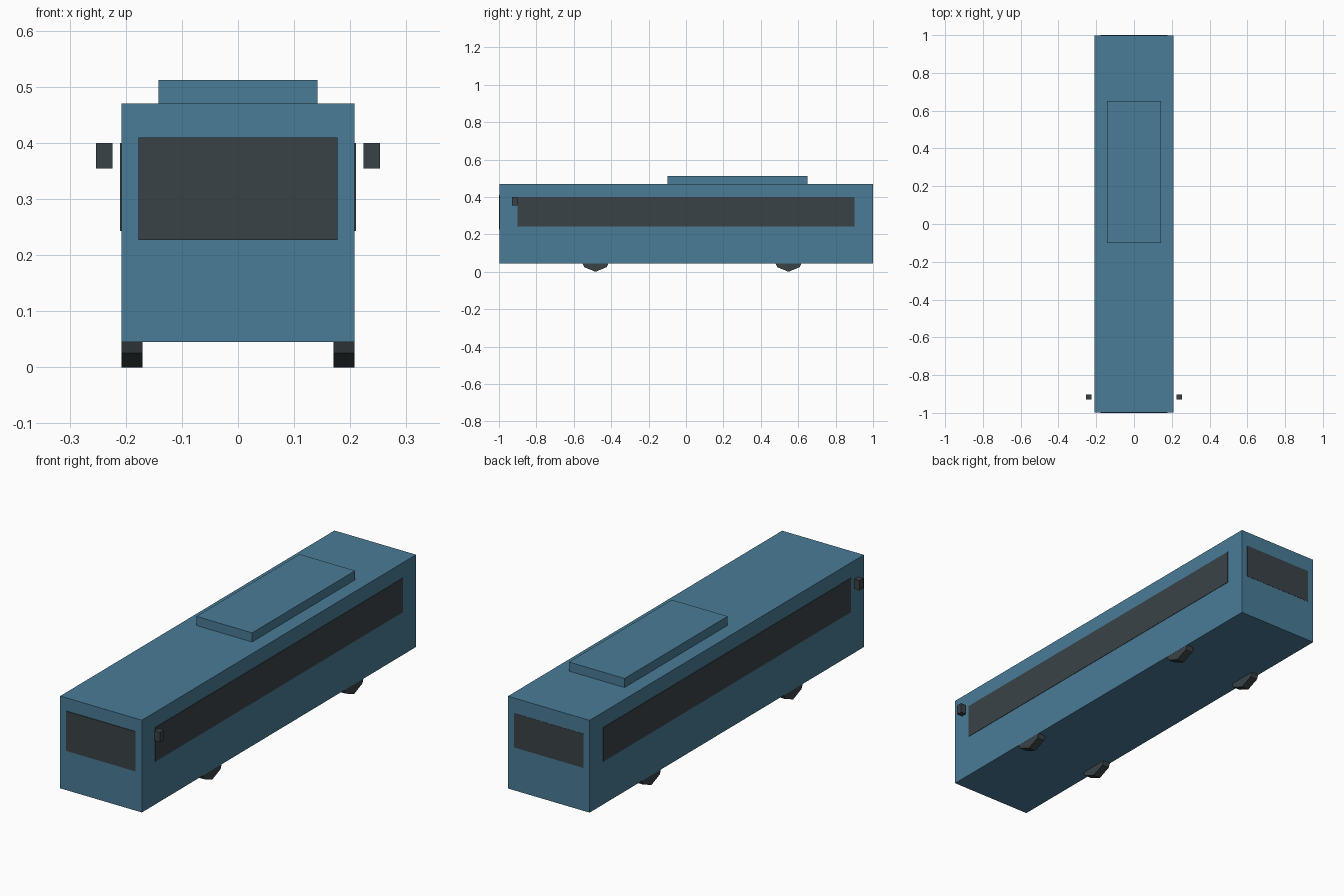
import bpy
import math

default = bpy.data.objects.get("Cube")
if default:
    bpy.data.objects.remove(default, do_unlink=True)


def material(name, rgb):
    mat = bpy.data.materials.new(name)
    mat.use_nodes = True
    mat.diffuse_color = (*rgb, 1)
    mat.node_tree.nodes["Principled BSDF"].inputs["Base Color"].default_value = (*rgb, 1)
    return mat


blue = material("body blue", (0.068, 0.2, 0.31))
dark = material("dark glass and rubber", (0.042, 0.055, 0.062))


def finish(name, mat):
    obj = bpy.context.object
    obj.name = name
    obj.data.materials.append(mat)
    bpy.ops.object.transform_apply(location=False, rotation=True, scale=True)


def box(name, mat, x, y, z):
    """Box given by its (min, max) range on each axis."""
    spans = (x, y, z)
    bpy.ops.mesh.primitive_cube_add(size=1, location=[(a + b) / 2 for a, b in spans])
    bpy.context.object.scale = [b - a for a, b in spans]
    finish(name, mat)


def wheel(name, x, y, radius=0.086, width=0.037):
    # Eight sides with one corner pointing down
    bpy.ops.mesh.primitive_cylinder_add(vertices=8, radius=radius, depth=width,
                                        location=(x, y, radius),
                                        rotation=(0, math.pi / 2, 0))
    finish(name, dark)


# Body and roof unit
box("body", blue, (-0.208, 0.208), (-0.997, 0.999), (0.045, 0.47))
box("roof_unit", blue, (-0.142, 0.142), (-0.1, 0.65), (0.46, 0.512))

# End windows
box("windscreen", dark, (-0.177, 0.177), (-1.0, -0.995), (0.227, 0.41))
box("rear_window", dark, (-0.177, 0.177), (0.996, 1.0), (0.243, 0.4))

# Side windows, mirrors and wheels
for side, s in (("left", 1), ("right", -1)):
    box(side + "_window", dark, sorted((s * 0.205, s * 0.21)), (-0.9, 0.902), (0.243, 0.4))
    box(side + "_mirror", dark, sorted((s * 0.224, s * 0.253)), (-0.93, -0.902), (0.354, 0.4))
    for end, y in (("front", -0.484), ("rear", 0.548)):
        wheel(f"{end}_{side}_wheel", s * 0.189, y)
